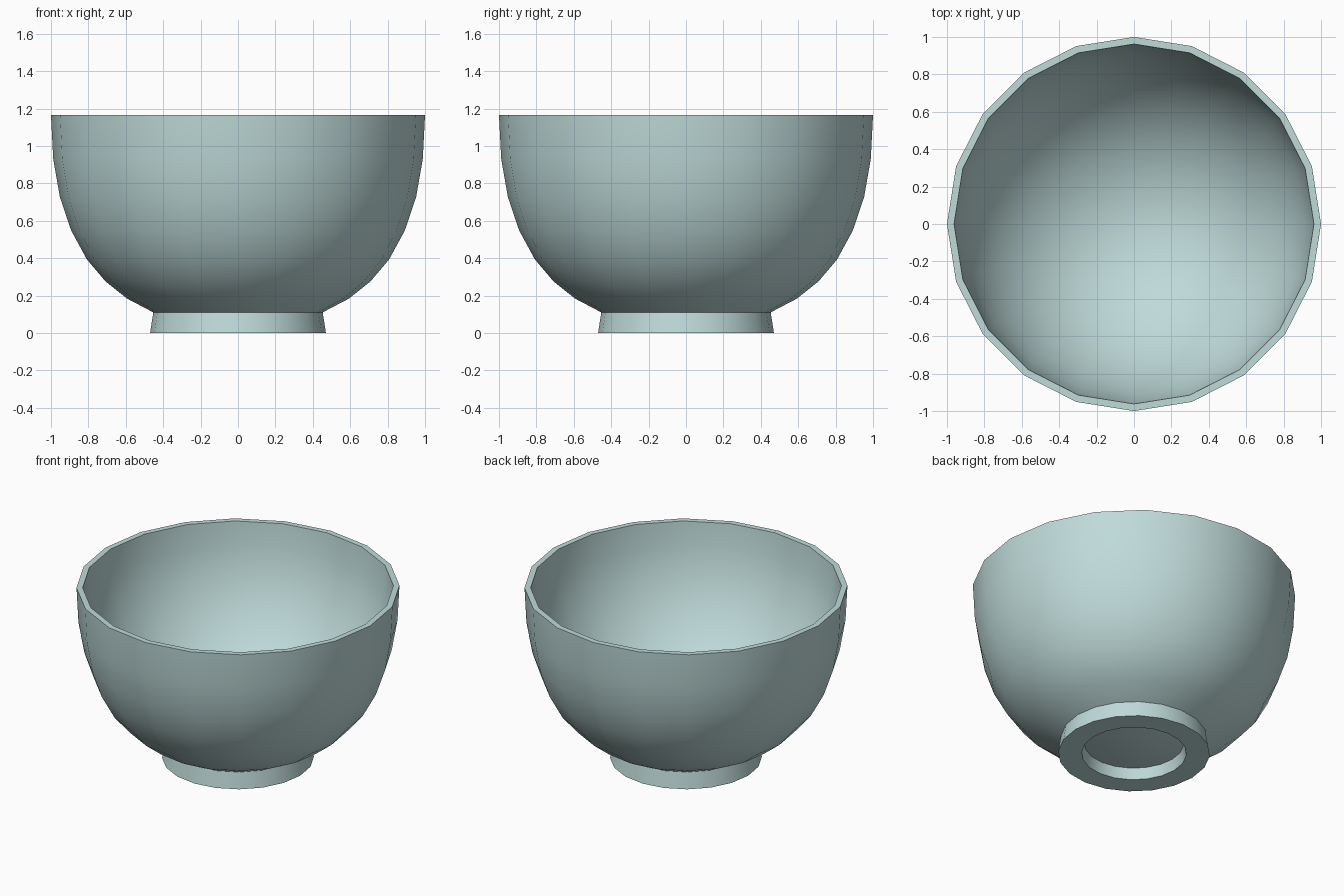
import bpy, bmesh, math

if "Cube" in bpy.data.objects:
    bpy.data.objects.remove(bpy.data.objects["Cube"])

SIDES = 20

glaze = bpy.data.materials.new("pale_celadon")
glaze.diffuse_color = (0.52, 0.71, 0.70, 1)
glaze.use_nodes = True
glaze.node_tree.nodes["Principled BSDF"].inputs["Base Color"].default_value = glaze.diffuse_color


def lathe(name, profile):
    """Spin an (r, z) profile round the z axis; r = 0 ends become poles."""
    bm = bmesh.new()
    rings = []
    for r, z in profile:
        if r == 0:
            rings.append([bm.verts.new((0, 0, z))] * SIDES)
        else:
            rings.append([bm.verts.new((r * math.cos(2 * math.pi * i / SIDES),
                                        r * math.sin(2 * math.pi * i / SIDES), z))
                          for i in range(SIDES)])
    for a, b in zip(rings, rings[1:]):
        for i in range(SIDES):
            j = (i + 1) % SIDES
            quad = list(dict.fromkeys((a[i], a[j], b[j], b[i])))
            bm.faces.new(quad)
    bmesh.ops.recalc_face_normals(bm, faces=bm.faces)
    mesh = bpy.data.meshes.new(name)
    bm.to_mesh(mesh)
    bm.free()
    mesh.materials.append(glaze)
    obj = bpy.data.objects.new(name, mesh)
    bpy.context.collection.objects.link(obj)
    bpy.ops.object.select_all(action='DESELECT')
    obj.select_set(True)
    bpy.context.view_layer.objects.active = obj
    bpy.ops.object.shade_smooth_by_angle(angle=math.radians(35))
    return obj


# Underside recess, foot ring, outer wall up to the rim
outer = [(0, 0.04), (0.156, 0.047), (0.309, 0.073), (0.325, 0), (0.47, 0), (0.453, 0.11),
         (0.592, 0.183), (0.708, 0.275), (0.808, 0.393), (0.892, 0.548),
         (0.952, 0.725), (0.988, 0.93), (1.0, 1.166)]

# Rounded inner hollow, from the rim down to the floor
hollow = [(0.962 * math.cos(math.radians(a)), 1.166 - 1.05 * math.sin(math.radians(a)))
          for a in range(0, 90, 9)] + [(0, 0.116)]

lathe("bowl", outer + hollow)
